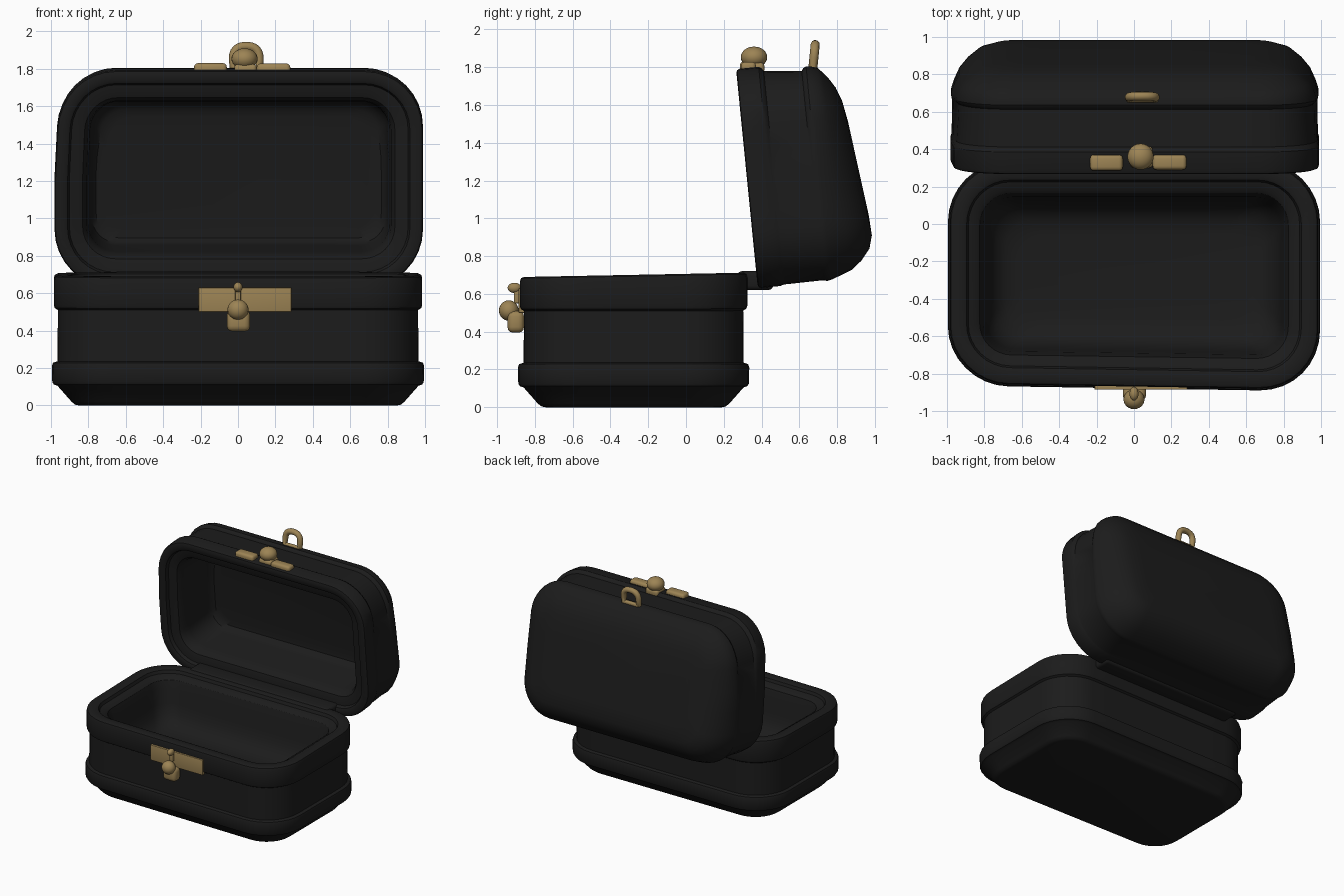
import bpy, bmesh, math
from mathutils import Vector

if "Cube" in bpy.data.objects:
    bpy.data.objects.remove(bpy.data.objects["Cube"])

def material(name, col):
    m = bpy.data.materials.new(name)
    m.diffuse_color = (*col, 1)
    m.use_nodes = True
    m.node_tree.nodes["Principled BSDF"].inputs["Base Color"].default_value = m.diffuse_color
    return m

BLACK = material("soft_black", (0.0115, 0.0115, 0.0115))
GOLD = material("old_brass", (0.335, 0.23, 0.09))

def finish(bm, name, mat, angle=32):
    bmesh.ops.recalc_face_normals(bm, faces=bm.faces[:])
    me = bpy.data.meshes.new(name)
    bm.to_mesh(me)
    bm.free()
    ob = bpy.data.objects.new(name, me)
    bpy.context.collection.objects.link(ob)
    me.materials.append(mat)
    bpy.ops.object.select_all(action='DESELECT')
    bpy.context.view_layer.objects.active = ob
    ob.select_set(True)
    bpy.ops.object.shade_smooth_by_angle(angle=math.radians(angle))
    return ob

def clamp(t):
    return min(1, max(0, t))

def ring(hx, hy, r, arc=8, sub=6):
    """Rounded rectangle outline with subdivided straight sides."""
    corners = []
    for i, (sx, sy) in enumerate(((1, 1), (-1, 1), (-1, -1), (1, -1))):
        c = Vector((sx * (hx - r), sy * (hy - r)))
        corners.append([c + r * Vector((math.cos(a), math.sin(a))) for a in
                        (math.pi / 2 * (i + k / arc) for k in range(arc + 1))])
    pts = []
    for i, c in enumerate(corners):
        pts += c
        nxt = corners[(i + 1) % 4][0]
        pts += [c[-1].lerp(nxt, k / sub) for k in range(1, sub)]
    return pts

def loft(name, layers, mat):
    bm = bmesh.new()
    loops = [[bm.verts.new(p) for p in layer] for layer in layers]
    n = len(loops[0])
    for a, b in zip(loops, loops[1:]):
        for i in range(n):
            j = (i + 1) % n
            bm.faces.new((a[i], a[j], b[j], b[i]))
    bm.faces.new(loops[0])
    bm.faces.new(loops[-1])
    return finish(bm, name, mat)

def inset_ring(hx, hy, off, r=0.31, least=0.13):
    return ring(hx - off, hy - off, max(r - off * 0.9, least))

# Lower box: (inset, height), outside from the foot up, over the rim, into the bowl-like cavity
base_profile = [(0.135, 0), (0.115, 0.004), (0.095, 0.02), (0.02, 0.105), (0.0, 0.112),
                (-0.008, 0.125), (-0.01, 0.21), (-0.004, 0.228), (0.02, 0.236),
                (0.022, 0.51), (0.006, 0.52), (0.0, 0.535), (0.0, 0.67),
                (0.006, 0.688), (0.022, 0.695), (0.075, 0.695), (0.09, 0.688),
                (0.1, 0.665), (0.14, 0.655), (0.16, 0.64), (0.18, 0.58), (0.195, 0.47),
                (0.215, 0.39), (0.25, 0.33), (0.3, 0.295), (0.37, 0.28)]
layers = []
for off, z in base_profile:
    layer = []
    for p in inset_ring(0.985, 0.6, off, 0.315, 0.15):
        front = clamp(-p.y / 0.5)          # front edge runs slightly askew
        layer.append((p.x, p.y - 0.275 + front * (0.006 - 0.016 * p.x),
                      z + 0.1 * (p.y + 0.3) * max(0, z - 0.5)))
    layers.append(layer)
loft("lower_box", layers, BLACK)

# Lid: same idea in a frame tilted open; the groove fades out toward the hinge
def lid_point(u, v, w):
    if u < 0:
        u *= 1 - 0.02 * clamp(v / 0.4)
    return (u + 0.004, 0.3225 - 0.0987 * v + 0.995 * w, 1.21 + 0.995 * v + 0.0987 * w)

lid_profile = [  # inset, depth, extra groove inset
    (0.33, 0.592, 0), (0.22, 0.585, 0), (0.15, 0.562, 0), (0.09, 0.52, 0.005), (0.045, 0.475, 0.012),
    (0.018, 0.43, 0.018), (0.004, 0.39, 0.02), (0.0, 0.37, 0.022), (0.003, 0.354, 0.028),
    (0.004, 0.345, 0.04), (0.004, 0.145, 0.022), (0.004, 0.135, 0.006), (0.0, 0.12, 0),
    (0.0, 0.02, 0), (0.006, 0.005, 0), (0.02, 0.0, 0), (0.055, 0.0, 0), (0.07, 0.008, 0),
    (0.08, 0.035, 0), (0.12, 0.04, 0), (0.15, 0.05, 0), (0.17, 0.08, 0), (0.18, 0.14, 0),
    (0.19, 0.37, 0.01), (0.2, 0.415, 0.02), (0.22, 0.438, 0.03), (0.26, 0.445, 0.04)]
layers = []
for off, w, groove in lid_profile:
    layer = []
    for p, q in zip(inset_ring(0.985, 0.583, off), inset_ring(0.985, 0.583, off + groove)):
        s = p.lerp(q, max(0.1, clamp((p.y - 0.02) / 0.35)))
        shear = -0.12 * s.y * clamp((w - 0.4) / 0.18) if w > 0.46 else 0
        layer.append(lid_point(s.x, s.y, w + shear))
    layers.append(layer)
loft("lid", layers, BLACK)

def box(name, lo, hi, mat, bevel=0.01):
    bm = bmesh.new()
    bmesh.ops.create_cube(bm, size=1)
    lo, hi = Vector(lo), Vector(hi)
    bmesh.ops.scale(bm, vec=hi - lo, verts=bm.verts)
    bmesh.ops.bevel(bm, geom=bm.edges[:], offset=bevel, segments=3, profile=0.5, affect='EDGES')
    bmesh.ops.translate(bm, verts=bm.verts, vec=(lo + hi) / 2)
    return finish(bm, name, mat)

def ball(name, c, r, mat=GOLD):
    bm = bmesh.new()
    bmesh.ops.create_uvsphere(bm, u_segments=24, v_segments=14, radius=1)
    bmesh.ops.scale(bm, vec=r, verts=bm.verts)
    bmesh.ops.translate(bm, vec=c, verts=bm.verts)
    return finish(bm, name, mat, 60)

# Hinge strip joining box and lid
box("hinge_strip", (-0.66, 0.27, 0.62), (0.66, 0.46, 0.72), BLACK, 0.025)

# Front clasp
box("clasp_plate", (-0.21, -0.886, 0.5), (0.285, -0.855, 0.63), GOLD, 0.003)
box("clasp_tongue", (-0.06, -0.945, 0.395), (0.065, -0.857, 0.51), GOLD, 0.03)
ball("clasp_knob", (0, -0.938, 0.512), (0.056, 0.052, 0.054))
ball("clasp_pin", (0, -0.908, 0.632), (0.024, 0.036, 0.027))
box("clasp_pin_stem", (-0.015, -0.91, 0.55), (0.015, -0.88, 0.63), GOLD, 0.006)

# Catch on the lid edge
box("catch_pad_left", (-0.235, 0.285, 1.765), (-0.06, 0.37, 1.83), GOLD, 0.02)
box("catch_pad_right", (0.1, 0.29, 1.765), (0.28, 0.37, 1.828), GOLD, 0.02)
box("catch_foot", (-0.02, 0.3, 1.765), (0.1, 0.415, 1.825), GOLD, 0.02)
ball("catch_ball", (0.035, 0.36, 1.853), (0.07, 0.07, 0.056))

# Carry loop: closed arch of round bar
cu = bpy.data.curves.new("carry_loop_path", 'CURVE')
cu.dimensions = '3D'
cu.bevel_depth = 0.024
cu.bevel_resolution = 3
path = [(-0.07, 0.0), (0.07, 0.0)]
for k in range(13):
    c, s = math.cos(math.pi * k / 12), abs(math.sin(math.pi * k / 12))
    path.append((0.07 * math.copysign(abs(c) ** 0.8, c), 0.05 + 0.07 * s ** 0.8))
sp = cu.splines.new('POLY')
sp.points.add(len(path) - 1)
for pt, (x, z) in zip(sp.points, path):
    pt.co = (0.044 + x, 0.672 + 0.1 * z, 1.8 + z, 1)
sp.use_cyclic_u = True
tmp = bpy.data.objects.new("loop_helper", cu)
bpy.context.collection.objects.link(tmp)
bpy.context.view_layer.update()
bm = bmesh.new()
bm.from_mesh(tmp.to_mesh())
tmp.to_mesh_clear()
bpy.data.objects.remove(tmp)
finish(bm, "carry_loop", GOLD, 50)
